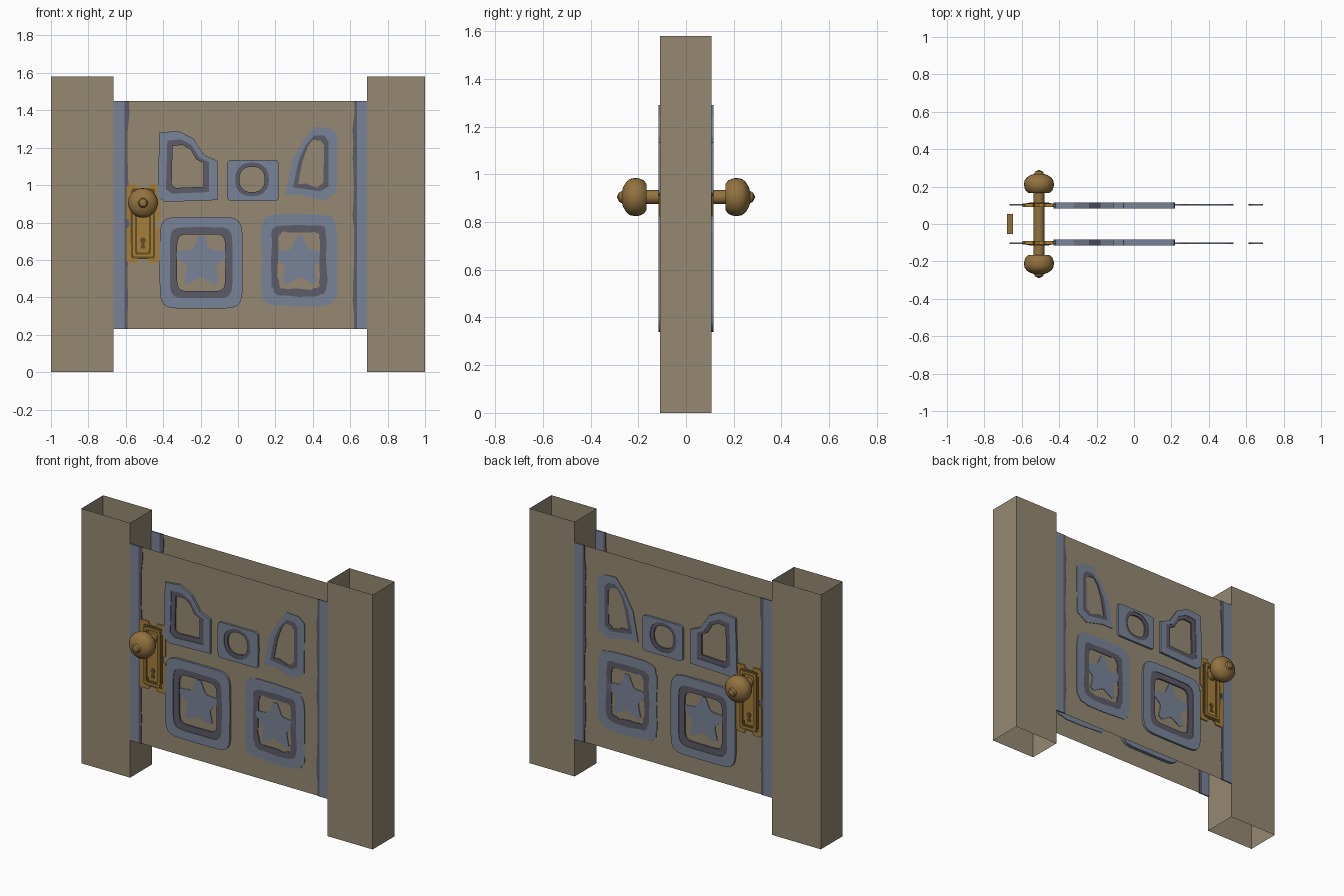
import bpy, bmesh, math, random

random.seed(4)
cube = bpy.data.objects.get("Cube")
if cube:
    bpy.data.objects.remove(cube, do_unlink=True)


def material(name, rgb):
    m = bpy.data.materials.new(name)
    m.use_nodes = True
    m.diffuse_color = (*rgb, 1)
    m.node_tree.nodes["Principled BSDF"].inputs["Base Color"].default_value = (*rgb, 1)
    return m


TAN = material("tan_wood", (0.30, 0.25, 0.165))
BLUE = material("blue_grey_trim", (0.19, 0.23, 0.31))
DARK = material("dark_grey_groove", (0.108, 0.106, 0.138))
BRASS = material("brass", (0.29, 0.17, 0.05))
GOLD = material("gold_plate", (0.38, 0.21, 0.04))
SHADOW = material("dark_brass", (0.13, 0.08, 0.02))


def add_object(name, bm, mat):
    mesh = bpy.data.meshes.new(name)
    bm.to_mesh(mesh)
    bm.free()
    mesh.materials.append(mat)
    obj = bpy.data.objects.new(name, mesh)
    bpy.context.collection.objects.link(obj)
    return obj


def both_sides(name, bm, mat, flip=False, solid=True):
    """Add a front part and its reflection on the back of the door."""
    if solid:
        bmesh.ops.recalc_face_normals(bm, faces=bm.faces)
    if flip:
        bmesh.ops.reverse_faces(bm, faces=bm.faces)
    back = bm.copy()
    for v in back.verts:
        v.co.y = -v.co.y
    return add_object("front_" + name, bm, mat), add_object("back_" + name, back, mat)


def prism(name, outline, y0, y1, mat, flip=False):
    bm = bmesh.new()
    a = [bm.verts.new((x, y0, z)) for x, z in outline]
    b = [bm.verts.new((x, y1, z)) for x, z in outline]
    bm.faces.new(a)
    bm.faces.new(b[::-1])
    for i in range(len(a)):
        j = (i + 1) % len(a)
        bm.faces.new((a[j], a[i], b[i], b[j]))
    return both_sides(name, bm, mat, flip)


def ring(name, outer, inner, y0, y1, mat, flip=False):
    bm = bmesh.new()
    loops = [[bm.verts.new((x, y, z)) for x, z in pts]
             for pts, y in ((outer, y0), (inner, y0), (inner, y1), (outer, y1))]
    n = len(outer)
    for k in range(4):
        a, b = loops[k], loops[(k + 1) % 4]
        for i in range(n):
            j = (i + 1) % n
            bm.faces.new((a[i], a[j], b[j], b[i]))
    return both_sides(name, bm, mat, flip)


def inset(pts, w):
    xs, zs = [p[0] for p in pts], [p[1] for p in pts]
    cx, cz = (min(xs) + max(xs)) / 2, (min(zs) + max(zs)) / 2
    sx, sz = 1 - 2 * w / (max(xs) - min(xs)), 1 - 2 * w / (max(zs) - min(zs))
    return [(cx + (x - cx) * sx, cz + (z - cz) * sz) for x, z in pts]


def jitter(pts, amount):
    return [(x + random.uniform(-amount, amount), z + random.uniform(-amount, amount))
            for x, z in pts]


def rounded(cx, cz, hw, hh, power=5, n=40):
    """Rounded rectangle as a superellipse."""
    pts = []
    for i in range(n):
        c, s = math.cos(math.tau * i / n), math.sin(math.tau * i / n)
        pts.append((cx + hw * math.copysign(abs(c) ** (2 / power), c),
                    cz + hh * math.copysign(abs(s) ** (2 / power), s)))
    return pts


def box_outline(x0, x1, z0, z1):
    return [(x0, z0), (x1, z0), (x1, z1), (x0, z1)]


# Door sheets, open at top and bottom
LEFT, RIGHT, BOTTOM, TOP, SHEET = -0.665, 0.69, 0.23, 1.45, -0.103
bm = bmesh.new()
bm.faces.new([bm.verts.new((x, SHEET, z)) for x, z in box_outline(LEFT, RIGHT, BOTTOM, TOP)])
both_sides("door_sheet", bm, TAN, solid=False)

# Hollow posts: four thin walls each
for name, x0, x1 in (("right_post", -1.0, LEFT), ("left_post", RIGHT, 1.0)):
    bm = bmesh.new()
    y0, y1, h = -0.108, 0.106, 1.58
    walls = (((x1, y0), (x0, y0)), ((x1, y1), (x0, y1)),
             ((x0, y1), (x0, y0)), ((x1, y1), (x1, y0)))
    for (ax, ay), (bx, by) in walls:
        bm.faces.new([bm.verts.new(p) for p in
                      ((ax, ay, 0), (bx, by, 0), (bx, by, h), (ax, ay, h))])
    add_object(name, bm, TAN)

# Painted edge stripes, with uneven dark borders
PAINT = (SHEET - 0.004, SHEET + 0.004)
prism("right_stripe", box_outline(LEFT, -0.608, BOTTOM, TOP), *PAINT, BLUE)
prism("left_stripe", box_outline(0.635, RIGHT, BOTTOM, TOP), *PAINT, BLUE)
for name, straight, wavy in (("right_stripe_border", -0.608, -0.586),
                             ("left_stripe_border", 0.635, 0.617)):
    edge = [(wavy + random.uniform(-0.006, 0.006), BOTTOM + (TOP - BOTTOM) * i / 16)
            for i in range(17)]
    prism(name, [(straight, TOP), (straight, BOTTOM)] + edge, *PAINT, DARK)


# Panel mouldings: a blue band around a dark groove
def moulding(name, outline, opening, band, groove, raised, rough=0):
    front, rear = (-0.116, -0.082) if raised else PAINT
    outline = jitter(outline, rough)
    middle = jitter(inset(opening, -groove), rough)
    opening = jitter(opening, rough)
    ring(name + "_band", outline, middle, front, rear, BLUE)
    ring(name + "_groove", middle, opening, front + (0.004 if raised else 0), rear, DARK)


def simple_moulding(name, outline, band, groove, raised, rough=0):
    moulding(name, outline, inset(outline, band + groove), band, groove, raised, rough)


simple_moulding("lower_right_panel", rounded(-0.197, 0.585, 0.222, 0.245, 7),
                0.055, 0.038, True)
simple_moulding("lower_left_panel", rounded(0.327, 0.597, 0.203, 0.245, 7),
                0.055, 0.035, False, 0.005)
simple_moulding("upper_right_panel",
                [(-0.43, 0.94), (-0.39, 0.91), (-0.11, 0.92), (-0.11, 1.13), (-0.18, 1.16),
                 (-0.24, 1.25), (-0.32, 1.29), (-0.42, 1.28)], 0.045, 0.03, True)
simple_moulding("upper_left_panel",
                [(0.25, 0.95), (0.33, 0.945), (0.46, 0.92), (0.53, 0.96), (0.53, 1.27),
                 (0.49, 1.31), (0.41, 1.31), (0.35, 1.24), (0.29, 1.13)],
                0.045, 0.025, False, 0.004)
moulding("upper_middle_panel", rounded(0.08, 1.025, 0.138, 0.11, 14),
         rounded(0.075, 1.03, 0.068, 0.068, 2.3), 0.04, 0.022, True)

# Painted stars
for name, cx in (("right_star", -0.195), ("left_star", 0.33)):
    pts = []
    for i in range(10):
        a = math.pi / 2 + math.tau * i / 10
        r = 0.085 if i % 2 else 0.14
        for d in (-0.1, 0.1):
            pts.append((cx + r * math.cos(a + d), 0.59 + r * math.sin(a + d)))
    prism(name, pts, *PAINT, BLUE)

# Lock plates with scalloped edges
PX, PZ, W, H = -0.508, 0.794, 0.0875, 0.21
quarter = [(W - 0.022, 0), (W - 0.016, 0.016), (W, 0.024), (W, H - 0.012), (W - 0.012, H),
           (0.032, H), (0.022, H - 0.02), (0, H - 0.028)]
half = quarter + [(-x, z) for x, z in quarter[-2::-1]]
scallop = [(PX + x, PZ + z) for x, z in half + [(x, -z) for x, z in half[-2:0:-1]]]
prism("lock_plate", scallop, -0.110, -0.090, GOLD, True)
for name, w, mat, y in (("lock_groove", 0.022, SHADOW, -0.112),
                        ("lock_rim", 0.034, GOLD, -0.116),
                        ("lock_inner_groove", 0.045, SHADOW, -0.113)):
    frame = rounded(PX, PZ, W - w, H - w, 14)
    ring(name, frame, inset(frame, 0.011), y, -0.108, mat, True)

# Keyhole
prism("keyhole_top", rounded(PX, 0.705, 0.015, 0.015, 2, 12), -0.113, -0.109, SHADOW, True)
prism("keyhole_slot", [(PX - 0.013, 0.66), (PX + 0.013, 0.66), (PX + 0.006, 0.70),
                       (PX - 0.006, 0.70)], -0.1125, -0.109, SHADOW, True)

# Turned knobs on a shared shaft
profile = [(0, 0.03), (0.165, 0.03), (0.165, 0.055), (0.178, 0.07), (0.195, 0.078),
           (0.215, 0.08), (0.235, 0.076), (0.25, 0.064), (0.262, 0.045), (0.268, 0.026),
           (0.28, 0.02), (0.29, 0)]
bm = bmesh.new()
verts = [bm.verts.new((PX, -d, 0.905 + r)) for d, r in profile]
edges = [bm.edges.new(pair) for pair in zip(verts, verts[1:])]
bmesh.ops.spin(bm, geom=verts + edges, cent=(PX, 0, 0.905), axis=(0, 1, 0),
               angle=math.tau, steps=28)
bmesh.ops.remove_doubles(bm, verts=bm.verts, dist=0.0005)
bmesh.ops.recalc_face_normals(bm, faces=bm.faces)
if sum(f.normal.y * f.calc_area() for f in bm.faces if f.calc_center_median().y < -0.24) > 0:
    bmesh.ops.reverse_faces(bm, faces=bm.faces)
for knob in both_sides("knob", bm, BRASS, solid=False):
    bpy.ops.object.select_all(action="DESELECT")
    knob.select_set(True)
    bpy.context.view_layer.objects.active = knob
    bpy.ops.object.shade_smooth_by_angle(angle=math.radians(35))

# Latch bolt on the door edge
bm = bmesh.new()
bmesh.ops.create_cube(bm, size=1)
for v in bm.verts:
    v.co = (-0.663 + v.co.x * 0.032, v.co.y * 0.105, 0.905 + v.co.z * 0.1)
add_object("latch_bolt", bm, BRASS)
